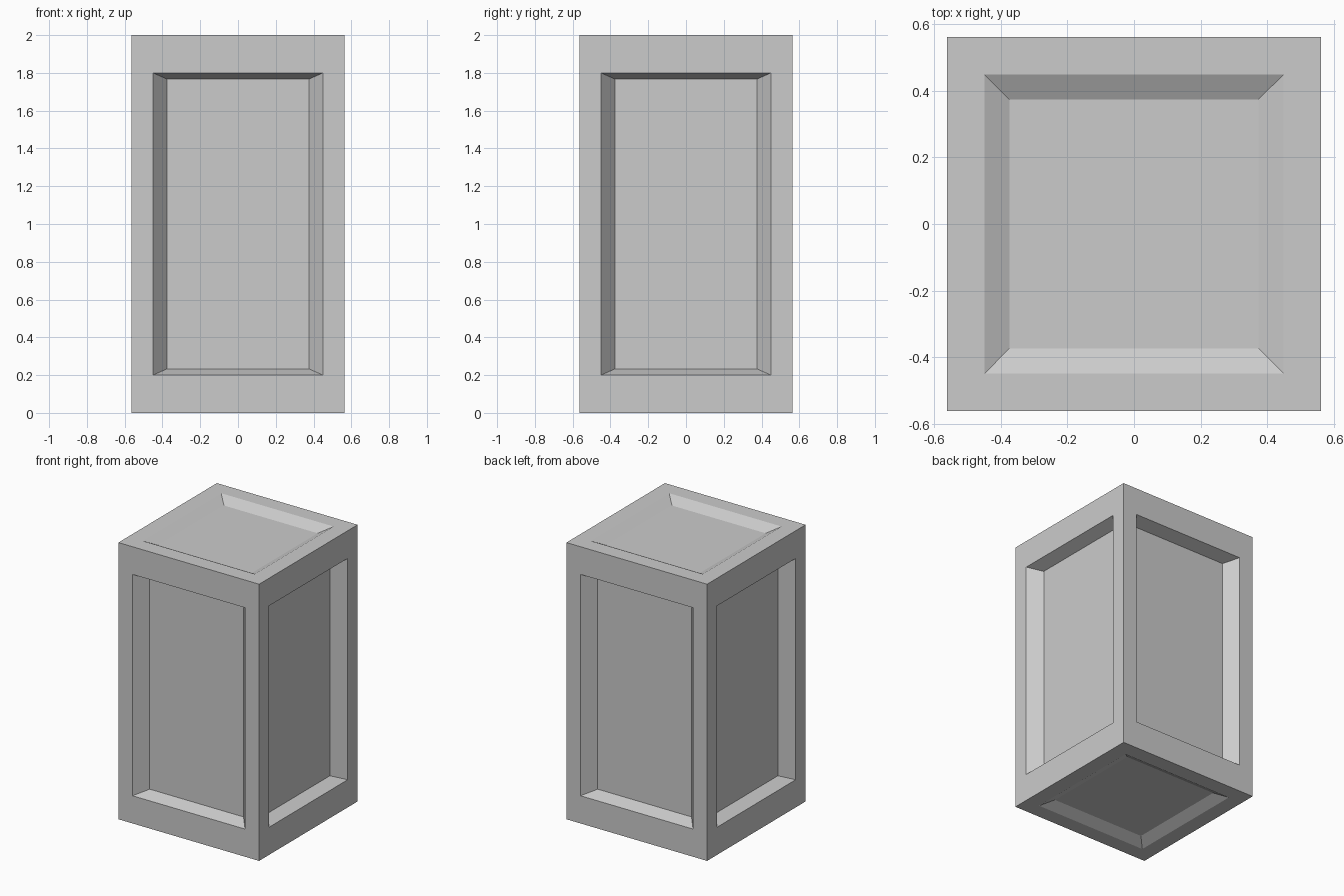
import bpy, bmesh
from mathutils import Vector

if "Cube" in bpy.data.objects:
    bpy.data.objects.remove(bpy.data.objects["Cube"])

HALF = Vector((0.5625, 0.5625, 1.0))
RIM = Vector((0.45, 0.45, 0.8))          # outer edge of each recess
FLOOR = Vector((0.375, 0.375, 0.7667))   # floor edge of each recess
DEPTH = Vector((0.09, 0.09, 0.04))       # recess depth per axis

bm = bmesh.new()
bmesh.ops.create_cube(bm, size=2.0)


def place(face, axis, half, depth):
    # Fit a face to new half sizes and sink it along its own axis
    for v in face.verts:
        for i in range(3):
            sign = 1 if v.co[i] > 0 else -1
            v.co[i] = sign * (HALF[i] - depth if i == axis else half[i])


for v in bm.verts:
    v.co = Vector(v.co[i] * HALF[i] for i in range(3))
bm.normal_update()

# Flat frame, then sloped walls and sunken panel on every side
sides = list(bm.faces)
axes = [max(range(3), key=lambda i: abs(f.normal[i])) for f in sides]
for face, axis in zip(sides, axes):
    panel = bmesh.ops.extrude_discrete_faces(bm, faces=[face])["faces"][0]
    place(panel, axis, RIM, 0.0)
    panel = bmesh.ops.extrude_discrete_faces(bm, faces=[panel])["faces"][0]
    place(panel, axis, FLOOR, DEPTH[axis])

bmesh.ops.recalc_face_normals(bm, faces=bm.faces)
bmesh.ops.translate(bm, verts=bm.verts, vec=(0, 0, HALF.z))

mesh = bpy.data.meshes.new("panelled_block")
bm.to_mesh(mesh)
bm.free()
block = bpy.data.objects.new("panelled_block", mesh)
bpy.context.collection.objects.link(block)
